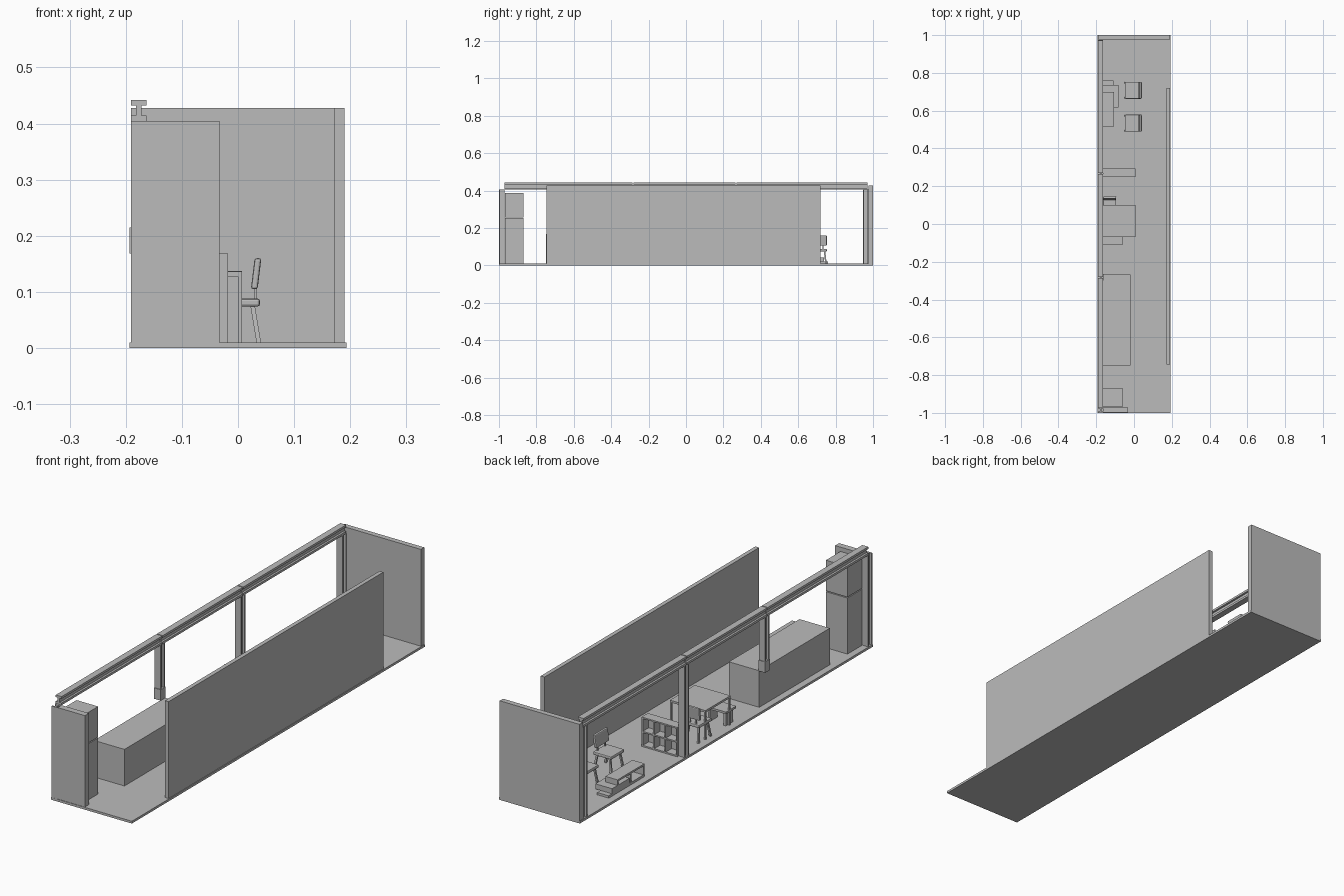
import bpy, bmesh
from math import radians
from mathutils import Matrix, Vector

if "Cube" in bpy.data.objects:
    bpy.data.objects.remove(bpy.data.objects["Cube"])

grey = bpy.data.materials.new("plain_grey")
grey.use_nodes = True
grey.diffuse_color = (0.5, 0.5, 0.5, 1)
grey.node_tree.nodes["Principled BSDF"].inputs["Base Color"].default_value = (0.5, 0.5, 0.5, 1)


def finish(name, bm, matrix=Matrix()):
    bmesh.ops.recalc_face_normals(bm, faces=bm.faces)
    mesh = bpy.data.meshes.new(name)
    bm.to_mesh(mesh)
    bm.free()
    mesh.materials.append(grey)
    ob = bpy.data.objects.new(name, mesh)
    ob.matrix_world = matrix
    bpy.context.collection.objects.link(ob)
    return ob


def add_box(bm, x, y, z):
    size = Matrix.Diagonal((x[1] - x[0], y[1] - y[0], z[1] - z[0], 1))
    centre = Vector((sum(x) / 2, sum(y) / 2, sum(z) / 2))
    return bmesh.ops.create_cube(bm, size=1, matrix=Matrix.Translation(centre) @ size)["verts"]


def box(name, x, y, z):
    bm = bmesh.new()
    add_box(bm, x, y, z)
    return finish(name, bm)


def i_section(name, width, depth, flange, web, length, matrix):
    """I profile in local xy, flanges across x, extruded along local z."""
    w, d, t = width / 2, depth / 2, web / 2
    half = [(w, d), (w, d - flange), (t, d - flange), (t, flange - d), (w, flange - d), (w, -d)]
    outline = half + [(-a, b) for a, b in reversed(half)]
    bm = bmesh.new()
    face = bm.faces.new([bm.verts.new((a, b, 0)) for a, b in outline])
    new = bmesh.ops.extrude_face_region(bm, geom=[face])["geom"]
    bmesh.ops.translate(bm, vec=(0, 0, length),
                        verts=[v for v in new if isinstance(v, bmesh.types.BMVert)])
    return finish(name, bm, matrix)


FLOOR = 0.01
INNER = -0.163          # inner side of the frame
FRAME = -0.177          # centre line of the frame

# Floor and walls
box("floor", (-0.193, 0.193), (-1, 1), (0, FLOOR))
box("long_wall", (0.172, 0.19), (-0.745, 0.72), (FLOOR, 0.428))
box("back_wall", (-0.191, 0.19), (0.977, 1), (FLOOR, 0.428))
box("front_wall", (INNER, -0.033), (-0.998, -0.971), (FLOOR, 0.405))

# Steel posts, the second one standing on the counter
for name, y, base in (("front_post", -0.985, FLOOR), ("counter_post", -0.281, 0.168),
                      ("middle_post", 0.268, FLOOR), ("back_post", 0.96, FLOOR)):
    i_section(name, 0.028, 0.029, 0.006, 0.008, 0.405 - base,
              Matrix.Translation((FRAME, y, base)))
box("post_sleeve", (-0.193, -0.161), (-0.298, -0.264), (0.168, 0.215))

# Roof beam in three lengths
joints = (-0.973, -0.283, 0.267, 0.973)
for i, (a, b) in enumerate(zip(joints, joints[1:])):
    i_section(f"roof_beam_{i + 1}", 0.028, 0.037, 0.0095, 0.01, b - a - 0.004,
              Matrix.Translation((FRAME, b - 0.002, 0.4235)) @ Matrix.Rotation(radians(90), 4, "X"))

# Kitchen: fridge and counter
box("fridge_lower", (INNER, -0.06), (-0.968, -0.869), (FLOOR, 0.252))
box("fridge_upper", (INNER, -0.06), (-0.968, -0.869), (0.256, 0.388))
box("counter", (INNER, -0.018), (-0.749, -0.267), (FLOOR, 0.168))

# Dining table
bm = bmesh.new()
add_box(bm, (INNER, 0.007), (-0.07, 0.1), (0.127, 0.136))
for x in (INNER, 0):
    for y in (-0.07, 0.093):
        add_box(bm, (x, x + 0.007), (y, y + 0.007), (FLOOR, 0.127))
finish("dining_table", bm)

# Bench
bm = bmesh.new()
add_box(bm, (INNER, -0.062), (-0.11, -0.04), (0.067, 0.076))
for x in (-0.155, -0.08):
    add_box(bm, (x, x + 0.01), (-0.1, -0.05), (FLOOR, 0.067))
finish("bench", bm)

# Cube shelf, open towards the back
bm = bmesh.new()
ys = (0.25, 0.293)
add_box(bm, (INNER, 0.007), (0.25, 0.253), (FLOOR, 0.137))
for i in range(4):
    x = INNER + i * 0.0547
    add_box(bm, (x, x + 0.006), ys, (FLOOR, 0.137))
for i in range(3):
    z = FLOOR + i * 0.0605
    add_box(bm, (INNER, 0.007), ys, (z, z + 0.006))
finish("cube_shelf", bm)

# Low media unit: base, drawer block, raised shelf
box("media_base", (INNER, -0.108), (0.515, 0.76), (FLOOR, 0.02))
box("media_drawers", (INNER, -0.083), (0.618, 0.737), (0.02, 0.042))
bm = bmesh.new()
add_box(bm, (INNER, -0.105), (0.515, 0.70), (0.058, 0.066))
for y in (0.515, 0.604, 0.692):
    add_box(bm, (INNER, -0.105), (y, y + 0.008), (0.02, 0.058))
finish("media_shelf", bm)


def chair(name, x, y, turn, width):
    """Chair with its back towards local +x."""
    w = width / 2
    place = Matrix.Translation((x, y, 0)) @ Matrix.Rotation(radians(turn), 4, "Z")
    bm = bmesh.new()
    add_box(bm, (-0.044, 0.043), (-w, w), (0.074, 0.088))
    seat = finish(name + "_seat", bm, place)
    # leaning back panel
    bm = bmesh.new()
    back = add_box(bm, (0.03, 0.042), (-w, w), (0.105, 0.16))
    for v in back:
        v.co.x += (v.co.z - 0.13) * 0.12
    rest = finish(name + "_backrest", bm, place)
    for part, size in ((seat, 0.004), (rest, 0.004)):
        mod = part.modifiers.new("rounded", "BEVEL")
        mod.width, mod.segments = size, 2
    # splayed legs and the stems that carry the back
    bm = bmesh.new()
    for sx in (-1, 1):
        for sy in (-1, 1):
            cx, cy = sx * 0.03, sy * (w - 0.012)
            leg = add_box(bm, (cx - 0.004, cx + 0.004), (cy - 0.004, cy + 0.004), (FLOOR, 0.076))
            for v in leg:
                if v.co.z < 0.05:
                    v.co.x += sx * 0.011
                    v.co.y += sy * 0.007
    for sy in (-1, 1):
        cy = sy * (w - 0.02)
        add_box(bm, (0.033, 0.038), (cy - 0.003, cy + 0.003), (0.085, 0.115))
    finish(name + "_frame", bm, place)


chair("lounge_chair_1", -0.004, 0.708, 0, 0.09)
chair("lounge_chair_2", -0.004, 0.534, 0, 0.09)
chair("dining_chair", -0.129, 0.1, 90, 0.068)
